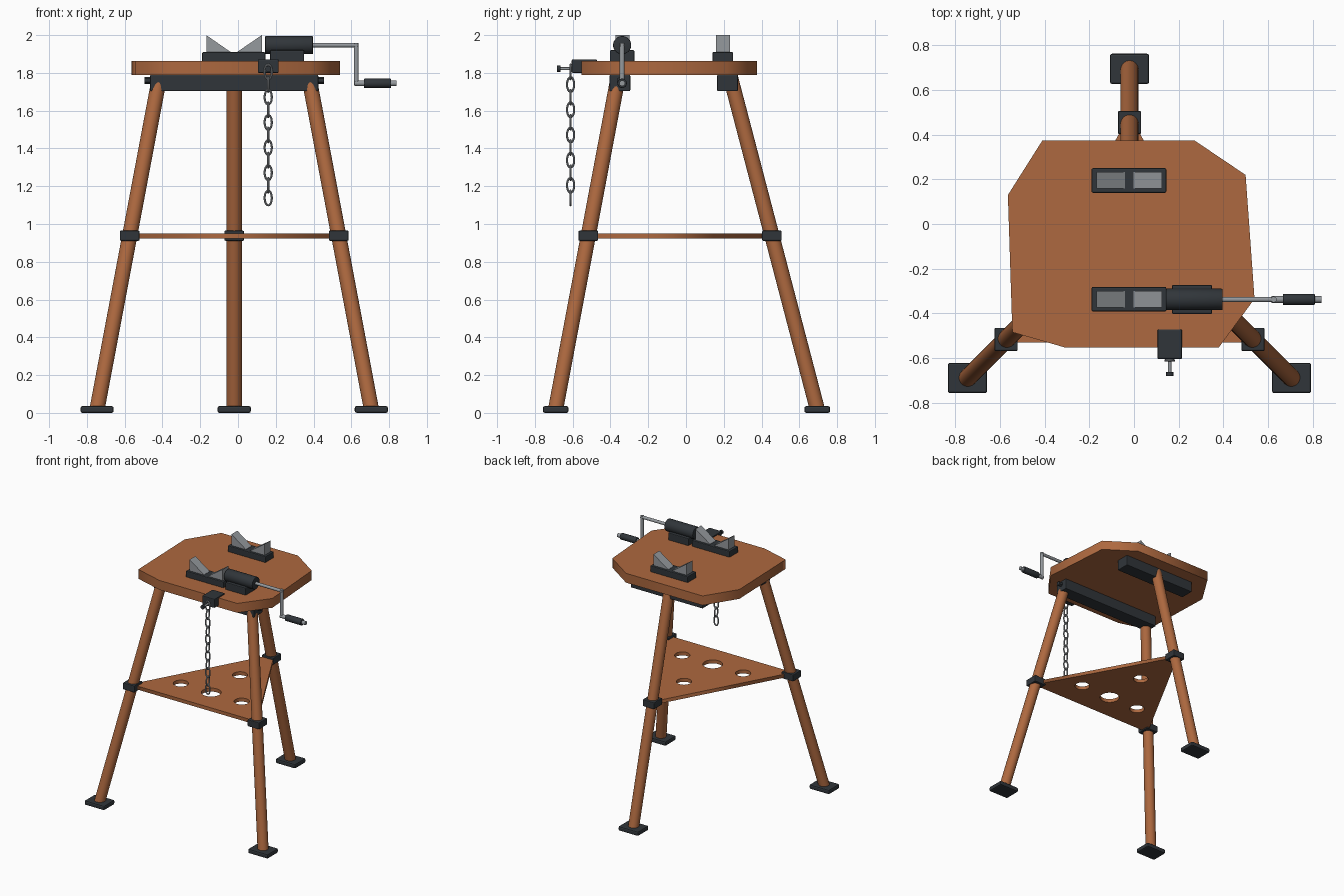
import bpy, bmesh, math
from mathutils import Vector, Matrix

if "Cube" in bpy.data.objects:
    bpy.data.objects.remove(bpy.data.objects["Cube"])


def material(name, rgb):
    m = bpy.data.materials.new(name)
    m.diffuse_color = (*rgb, 1)
    m.use_nodes = True
    m.node_tree.nodes["Principled BSDF"].inputs["Base Color"].default_value = m.diffuse_color
    return m


COPPER = material("copper paint", (0.42, 0.14, 0.05))
DARK = material("dark metal", (0.03, 0.036, 0.042))
STEEL = material("bare steel", (0.30, 0.32, 0.34))


def finish(name, bm, mat, smooth=False):
    me = bpy.data.meshes.new(name)
    bmesh.ops.recalc_face_normals(bm, faces=bm.faces)
    bm.to_mesh(me)
    bm.free()
    me.materials.append(mat)
    if smooth:
        me.shade_smooth()
        me.set_sharp_from_angle(angle=math.radians(35))
    ob = bpy.data.objects.new(name, me)
    bpy.context.collection.objects.link(ob)
    return ob


def box(name, x, y, z, mat, bevel=0.006):
    """Bevelled box from (min, max) ranges."""
    lo, hi = Vector((x[0], y[0], z[0])), Vector((x[1], y[1], z[1]))
    bm = bmesh.new()
    bmesh.ops.create_cube(bm, size=1, matrix=Matrix.Translation((lo + hi) / 2)
                          @ Matrix.Diagonal((*(hi - lo), 1)))
    if bevel:
        bmesh.ops.bevel(bm, geom=bm.edges[:], offset=bevel, segments=2,
                        profile=0.5, affect='EDGES')
    return finish(name, bm, mat)


def rod(name, a, b, r, mat, sides=24, bevel=0):
    """Cylinder between two points."""
    a, b = Vector(a), Vector(b)
    d = b - a
    bm = bmesh.new()
    bmesh.ops.create_cone(bm, cap_ends=True, segments=sides, radius1=r, radius2=r, depth=d.length,
                          matrix=Matrix.Translation((a + b) / 2)
                          @ d.to_track_quat('Z', 'Y').to_matrix().to_4x4())
    if bevel:
        rims = [e for f in bm.faces if len(f.verts) == sides for e in f.edges]
        bmesh.ops.bevel(bm, geom=rims, offset=bevel, segments=2, profile=0.5, affect='EDGES')
    return finish(name, bm, mat, sides > 8)


def plate(name, outlines, z, mat):
    """Flat plate from an outer outline plus hole outlines."""
    cu = bpy.data.curves.new(name, 'CURVE')
    cu.dimensions, cu.fill_mode = '2D', 'BOTH'
    cu.extrude = (z[1] - z[0]) / 2
    for pts in outlines:
        sp = cu.splines.new('POLY')
        sp.points.add(len(pts) - 1)
        for p, (x, y) in zip(sp.points, pts):
            p.co = (x, y, 0, 1)
        sp.use_cyclic_u = True
    tmp = bpy.data.objects.new(name + " outline", cu)
    bpy.context.collection.objects.link(tmp)
    bpy.context.view_layer.update()
    me = bpy.data.meshes.new_from_object(
        tmp.evaluated_get(bpy.context.evaluated_depsgraph_get()))
    bpy.data.objects.remove(tmp)
    bm = bmesh.new()
    bm.from_mesh(me)
    bpy.data.meshes.remove(me)
    bmesh.ops.remove_doubles(bm, verts=bm.verts, dist=1e-5)
    bmesh.ops.translate(bm, verts=bm.verts, vec=(0, 0, sum(z) / 2))
    return finish(name, bm, mat)


def circle(cx, cy, r, n=32):
    return [(cx + r * math.cos(i * math.tau / n), cy + r * math.sin(i * math.tau / n))
            for i in range(n)]


# Table top and lower shelf
plate("table_top", [[(-0.41, 0.375), (0.27, 0.375), (0.50, 0.22), (0.54, -0.335),
                     (0.38, -0.553), (-0.31, -0.553), (-0.545, -0.485), (-0.565, 0.13)]],
      (1.788, 1.863), COPPER)
plate("lower_shelf", [[(-0.58, -0.53), (0.54, -0.53), (-0.02, 0.49)],
                      circle(-0.02, -0.31, 0.073), circle(-0.29, -0.31, 0.056),
                      circle(0.25, -0.31, 0.056), circle(-0.02, 0.055, 0.056)],
      (0.922, 0.95), COPPER)

# Legs with foot pads and collars
LEGS = {"front_left": ((-0.746, -0.69), (-0.413, -0.357)),
        "front_right": ((0.706, -0.69), (0.373, -0.357)),
        "back": ((-0.02, 0.695), (-0.02, 0.232))}
for name, (foot, top) in LEGS.items():
    a, b = Vector((*foot, 0.02)), Vector((*top, 1.79))
    rod(name + "_leg", a, b, 0.04, COPPER, 32)
    box(name + "_foot", (a.x - 0.088, a.x + 0.088), (a.y - 0.068, a.y + 0.068),
        (0.004 - 0.004, 0.036), DARK, 0.01)
    c = a.lerp(b, (0.938 - 0.02) / 1.77)
    box(name + "_collar", (c.x - 0.052, c.x + 0.052), (c.y - 0.052, c.y + 0.052),
        (0.911, 0.965), DARK)

# Cross bars under the table top with end bolts
for name, y, half in (("front", -0.35, 0.445), ("back", 0.22, 0.32)):
    box(name + "_cross_bar", (-0.02 - half, -0.02 + half), (y - 0.055, y + 0.055),
        (1.703, 1.79), DARK)
for name, s in (("left", -1), ("right", 1)):
    rod(name + "_bar_bolt", (-0.02 + s * 0.43, -0.35, 1.76), (-0.02 + s * 0.475, -0.35, 1.76),
        0.018, DARK, 6)

# V jaws on two clamp bases
for name, y in (("front", -0.337), ("back", 0.195)):
    box(name + "_jaw_base", (-0.19, 0.145), (y - 0.055, y + 0.055), (1.858, 1.91), DARK)
    for side, x0, x1 in (("left", -0.168, -0.041), ("right", 0.126, -0.003)):
        bm = bmesh.new()
        f = bm.faces.new([bm.verts.new((x, y - 0.037, z))
                          for x, z in ((x0, 2.0), (x0, 1.905), (x1, 1.905), (x1, 1.912))])
        ext = bmesh.ops.extrude_face_region(bm, geom=[f])
        bmesh.ops.translate(bm, vec=(0, 0.074, 0),
                            verts=[v for v in ext["geom"] if isinstance(v, bmesh.types.BMVert)])
        finish(f"{name}_{side}_jaw", bm, STEEL)

# Clamp screw housing and crank
Y, Z = -0.338, 1.947
box("housing_base", (0.17, 0.35), (Y - 0.065, Y + 0.065), (1.858, 1.92), DARK)
rod("screw_housing", (0.143, Y, Z), (0.397, Y, Z), 0.048, DARK, 32, 0.005)
rod("crank_shaft", (0.39, Y, Z), (0.635, Y, Z), 0.012, STEEL)
rod("crank_arm", (0.626, Y, Z + 0.012), (0.626, Y, 1.735), 0.013, STEEL)
rod("crank_pin", (0.616, Y, 1.745), (0.84, Y, 1.745), 0.015, STEEL)
rod("crank_grip", (0.667, Y, 1.745), (0.81, Y, 1.745), 0.025, DARK, 24, 0.004)

# Chain clamp block with thumb screw
CX = 0.16
box("chain_block", (CX - 0.055, CX + 0.055), (-0.605, -0.472), (1.80, 1.872), DARK)
rod("thumb_screw", (CX, -0.60, 1.822), (CX, -0.67, 1.822), 0.008, STEEL)
rod("thumb_screw_head", (CX, -0.664, 1.822), (CX, -0.682, 1.822), 0.016, DARK)

# Hanging chain: oval links, alternate ones turned a quarter
R, N, M = 0.0055, 24, 8
for k in range(11):
    bm = bmesh.new()
    rings = []
    for i in range(N):
        t = i * math.tau / N
        centre = Vector((0.019 * math.cos(t), 0, 0.039 * math.sin(t)))
        out = Vector((0.039 * math.cos(t), 0, 0.019 * math.sin(t))).normalized()
        rings.append([bm.verts.new(centre + R * (out * math.cos(u) + Vector((0, math.sin(u), 0))))
                      for u in (j * math.tau / M for j in range(M))])
    for i in range(N):
        p, q = rings[i], rings[(i + 1) % N]
        for j in range(M):
            bm.faces.new((p[j], q[j], q[(j + 1) % M], p[(j + 1) % M]))
    link = finish(f"chain_link_{k + 1}", bm, STEEL, True)
    link.location = (CX, -0.611, 1.805 - 0.0667 * k)
    link.rotation_euler.z = (k % 2) * math.pi / 2
